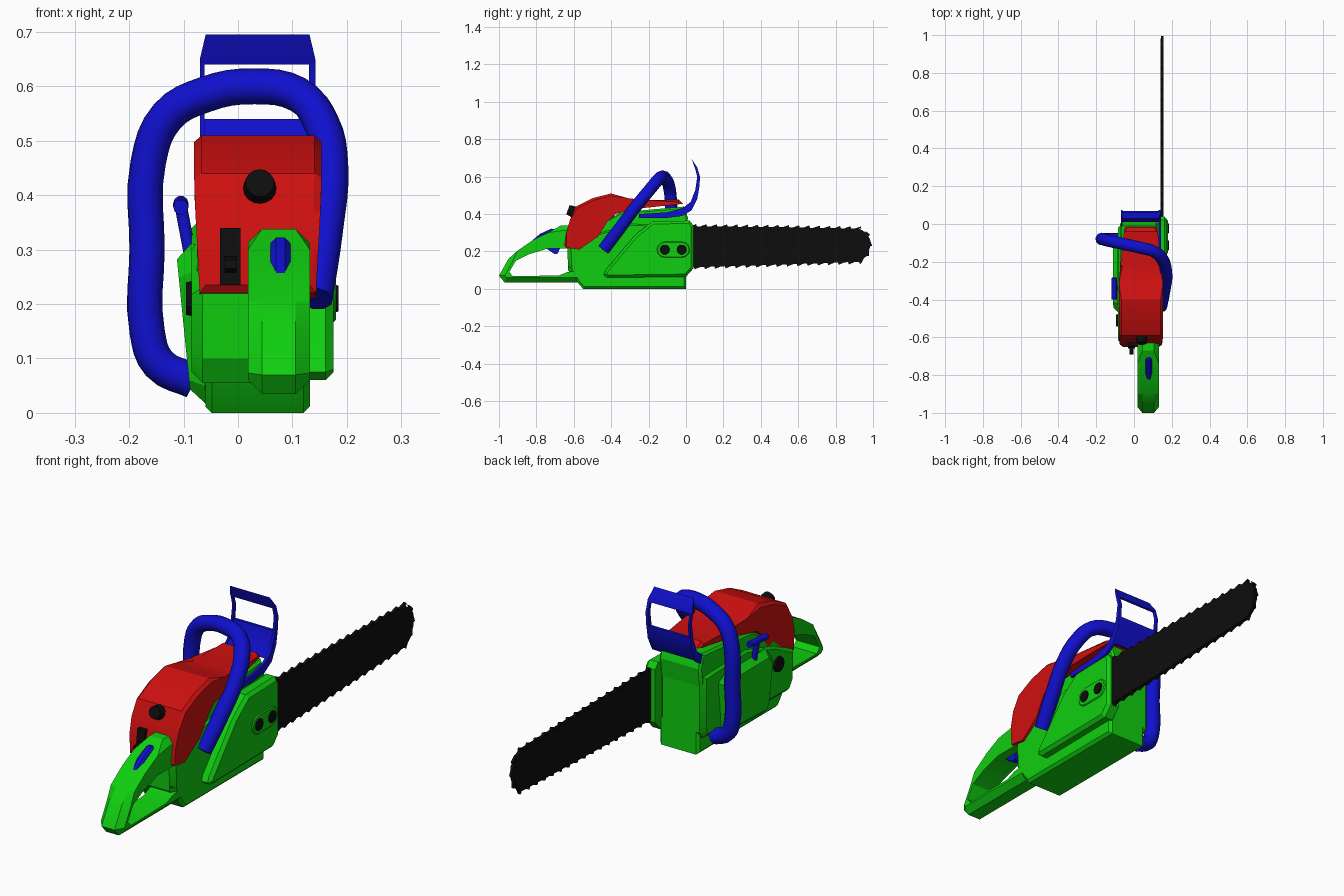
import bpy, bmesh, math
from mathutils import Vector

if "Cube" in bpy.data.objects:
    bpy.data.objects.remove(bpy.data.objects["Cube"])


def material(name, rgb):
    m = bpy.data.materials.new(name)
    m.diffuse_color = (*rgb, 1)
    m.use_nodes = True
    m.node_tree.nodes["Principled BSDF"].inputs["Base Color"].default_value = m.diffuse_color
    return m


GREEN = material("green plastic", (0.005, 0.62, 0.005))
RED = material("red plastic", (0.62, 0.005, 0.005))
BLUE = material("blue plastic", (0.005, 0.005, 0.62))
BLACK = material("black metal", (0.004, 0.004, 0.004))


def finish(name, bm, mat, angle=25):
    bmesh.ops.recalc_face_normals(bm, faces=bm.faces)
    me = bpy.data.meshes.new(name)
    bm.to_mesh(me)
    bm.free()
    me.materials.append(mat)
    ob = bpy.data.objects.new(name, me)
    bpy.context.collection.objects.link(ob)
    bpy.ops.object.select_all(action='DESELECT')
    ob.select_set(True)
    bpy.context.view_layer.objects.active = ob
    bpy.ops.object.shade_smooth_by_angle(angle=math.radians(angle))
    return ob


def prism(name, mat, pts, x0, x1, bevel=0.0, sides=(0, 1), rim=None, shape=None):
    """Extrude a (y, z) outline along x, chamfering the rim of the chosen caps."""
    bm = bmesh.new()
    n = len(pts)
    rings = [[bm.verts.new((x, y, z)) for y, z in pts] for x in (x0, x1)]
    for r in rings:
        bm.faces.new(r)
    for i in range(n):
        j = (i + 1) % n
        bm.faces.new((rings[0][i], rings[0][j], rings[1][j], rings[1][i]))
    if bevel:
        keep = range(n) if rim is None else rim
        edges = [bm.edges.get((rings[s][i], rings[s][(i + 1) % n])) for s in sides for i in keep]
        bmesh.ops.bevel(bm, geom=edges, offset=bevel, segments=1, affect='EDGES', clamp_overlap=True)
    if shape:
        for v in bm.verts:
            v.co = Vector(shape(*v.co))
    return finish(name, bm, mat)


def disc(name, mat, centre, radius, depth, axis, sides=16):
    bm = bmesh.new()
    bmesh.ops.create_cone(bm, cap_ends=True, segments=sides, radius1=radius,
                          radius2=radius * 0.85, depth=depth)
    rot = Vector((0, 0, 1)).rotation_difference(Vector(axis)).to_matrix()
    for v in bm.verts:
        v.co = rot @ v.co + Vector(centre)
    return finish(name, bm, mat)


def tube(name, mat, pts, radius, smooth=True):
    cu = bpy.data.curves.new(name, 'CURVE')
    cu.dimensions = '3D'
    cu.bevel_depth, cu.bevel_resolution, cu.resolution_u = radius, 3, 4
    cu.use_fill_caps = True
    sp = cu.splines.new('BEZIER' if smooth else 'POLY')
    store = sp.bezier_points if smooth else sp.points
    store.add(len(pts) - 1)
    for p, co in zip(store, pts):
        if smooth:
            p.co = co
            p.handle_left_type = p.handle_right_type = 'AUTO'
        else:
            p.co = (*co, 1)
    cu.materials.append(mat)
    ob = bpy.data.objects.new(name, cu)
    bpy.context.collection.objects.link(ob)
    bpy.ops.object.select_all(action='DESELECT')
    ob.select_set(True)
    bpy.context.view_layer.objects.active = ob
    bpy.ops.object.convert(target='MESH')


# Engine body: narrow base, wider middle and upper housing
prism("base", GREEN, [(-0.55, 0), (0, 0), (0, 0.12), (-0.63, 0.12), (-0.58, 0.035)], -0.06, 0.132, 0.012)
prism("body", GREEN, [(-0.6, 0.055), (-0.02, 0.07), (0.0, 0.1), (0.0, 0.35), (-0.3, 0.36),
                      (-0.5, 0.3), (-0.635, 0.23), (-0.63, 0.1)], -0.085, 0.132, 0.02)
prism("upper_housing", GREEN, [(-0.6, 0.22), (0, 0.3), (0.01, 0.38), (-0.01, 0.44), (-0.35, 0.41),
                               (-0.46, 0.34), (-0.58, 0.24)], -0.075, 0.125, 0.015)
# Left starter housing, leaning outward toward the top
prism("starter_housing", GREEN, [(-0.47, 0.05), (-0.44, 0.015), (-0.1, 0.03), (-0.1, 0.28),
                                 (-0.15, 0.31), (-0.42, 0.31), (-0.47, 0.26)], -0.112, -0.05, 0.028,
      sides=(0,), shape=lambda x, y, z: (x + (0.28 - z) * 0.1, y, z))
# Right clutch cover with a raised nut plate
prism("clutch_cover", GREEN, [(-0.44, 0.075), (-0.42, 0.06), (0.0, 0.065), (0.04, 0.11), (0.04, 0.34),
                              (0.02, 0.365), (-0.18, 0.36), (-0.27, 0.29), (-0.43, 0.1)],
      0.12, 0.175, 0.014, sides=(1,))
stadium = [(-0.068 + s * 0.045 + 0.043 * math.cos(a), 0.21 + 0.043 * math.sin(a))
           for s, base in ((1, -90), (-1, 90)) for a in [math.radians(base + k * 30) for k in range(7)]]
prism("nut_plate", GREEN, stadium, 0.17, 0.18, 0.004, sides=(1,))
for y in (-0.113, -0.023):
    disc("cover_nut", BLACK, (0.179, y, 0.21), 0.029, 0.012, (1, 0, 0), 10)


# Red top cover, narrowing toward the front and leaning to the left near the top
def taper(x, y, z):
    t = min(1, max(0, (y + 0.3) / 0.3))
    lean = 1 + 0.1 * min(1, max(0, (z - 0.21) / 0.2))
    return 0.035 + (x - 0.035) * lean * (1 - 0.27 * t), y, z


prism("top_cover", RED, [(-0.65, 0.235), (-0.64, 0.3), (-0.62, 0.37), (-0.59, 0.44), (-0.5, 0.485),
                         (-0.4, 0.51), (-0.31, 0.485), (-0.22, 0.462), (-0.04, 0.478), (-0.015, 0.455),
                         (-0.25, 0.43), (-0.38, 0.4), (-0.42, 0.36), (-0.47, 0.28), (-0.57, 0.21),
                         (-0.64, 0.22)], -0.07, 0.143, 0.025, rim=range(0, 9), shape=taper)
disc("cover_knob", BLACK, (0.04, -0.615, 0.417), 0.031, 0.035, (0, -1, 0.35), 16)
prism("switch_panel", BLACK, [(-0.658, 0.235), (-0.645, 0.34), (-0.61, 0.34), (-0.62, 0.235)], -0.033, 0.005)
prism("switch_lever", BLACK, [(-0.69, 0.265), (-0.685, 0.28), (-0.64, 0.29), (-0.64, 0.255)], -0.025, -0.003)

# Rear handle loop with throttle lock and trigger
prism("rear_handle", GREEN, [(-0.55, 0.035), (-0.97, 0.035), (-1.0, 0.07), (-0.95, 0.16), (-0.9, 0.205),
                             (-0.82, 0.26), (-0.74, 0.30), (-0.67, 0.338), (-0.62, 0.338),
                             (-0.6, 0.225), (-0.64, 0.215), (-0.74, 0.215), (-0.84, 0.185), (-0.91, 0.15),
                             (-0.945, 0.09), (-0.925, 0.068), (-0.68, 0.072), (-0.635, 0.09),
                             (-0.55, 0.1)], 0.018, 0.132, 0.026, rim=range(0, 8))
prism("throttle_lock", BLUE, [(-0.85, 0.235), (-0.78, 0.295), (-0.72, 0.322), (-0.69, 0.315), (-0.69, 0.28)],
      0.06, 0.096, 0.01, rim=(0, 1, 2))
prism("trigger", BLUE, [(-0.76, 0.225), (-0.7, 0.185), (-0.685, 0.19), (-0.67, 0.225)], 0.06, 0.09)

# Wrap-around front handle
tube("front_handle", BLUE, [(0.142, -0.44, 0.21), (0.16, -0.35, 0.33), (0.17, -0.26, 0.45),
                            (0.152, -0.19, 0.535), (0.11, -0.148, 0.585), (0.03, -0.125, 0.6),
                            (-0.06, -0.105, 0.585), (-0.13, -0.09, 0.545), (-0.165, -0.08, 0.46),
                            (-0.167, -0.08, 0.3), (-0.167, -0.08, 0.15), (-0.145, -0.08, 0.09),
                            (-0.08, -0.08, 0.058)], 0.033)

# Hand guard: two curved legs, top bar and lower panel
leg = [(0.03, 0.695), (0.06, 0.65), (0.075, 0.6), (0.072, 0.55), (0.06, 0.48), (0.03, 0.42), (-0.02, 0.39),
       (-0.1, 0.38), (-0.25, 0.38), (-0.25, 0.4), (-0.1, 0.41), (-0.02, 0.43), (0.025, 0.465),
       (0.05, 0.53), (0.06, 0.6), (0.047, 0.65)]


def pinch(x, y, z):
    return 0.036 + (x - 0.036) * (1 - 0.1 * max(0, (z - 0.65) / 0.045)), y, z


for x0, x1 in ((-0.07, -0.062), (0.13, 0.142)):
    prism("guard_leg", BLUE, leg, x0, x1, shape=pinch)
prism("guard_bar", BLUE, [(0.03, 0.695), (0.06, 0.65), (0.062, 0.64), (0.05, 0.64), (0.046, 0.65)],
      -0.07, 0.142, shape=pinch)
prism("guard_panel", BLUE, [(0.07, 0.54), (0.068, 0.525), (0.06, 0.48), (0.03, 0.425), (0.01, 0.435),
                            (0.04, 0.48), (0.055, 0.525), (0.058, 0.54)], -0.067, 0.138, 0.0)

# Guide bar with chain cutters around its rim
rim = [(0.0, 0.335), (0.5, 0.33), (0.925, 0.322), (0.965, 0.3), (0.983, 0.265), (0.983, 0.22),
       (0.965, 0.175), (0.93, 0.145), (0.5, 0.13), (0.0, 0.115)]
prism("guide_bar", BLACK, rim, 0.141, 0.157)
bm = bmesh.new()
step, left = 0.055, 0.04
for a, b in zip(rim, rim[1:]):
    a, b = Vector(a), Vector(b)
    d = (b - a).normalized()
    out = Vector((-d.y, d.x))
    s = left
    while s < (b - a).length:
        p = a + d * s
        tri = [p - d * 0.018, p + d * 0.014 + out * 0.012, p + d * 0.018]
        rows = [[bm.verts.new((x, q.x, q.y)) for q in tri] for x in (0.143, 0.155)]
        for r in rows:
            bm.faces.new(r)
        for i in range(3):
            j = (i + 1) % 3
            bm.faces.new((rows[0][i], rows[0][j], rows[1][j], rows[1][i]))
        s += step
    left = s - (b - a).length
finish("chain_cutters", bm, BLACK)

# Pull starter grip and fuel cap on the left side
tube("starter_stem", BLUE, [(-0.088, -0.34, 0.29), (-0.105, -0.34, 0.38)], 0.012, False)
tube("starter_grip", BLUE, [(-0.105, -0.4, 0.378), (-0.105, -0.285, 0.385)], 0.014, False)
disc("fuel_cap", BLACK, (-0.083, -0.51, 0.21), 0.036, 0.025, (-1, 0, 0), 14)
